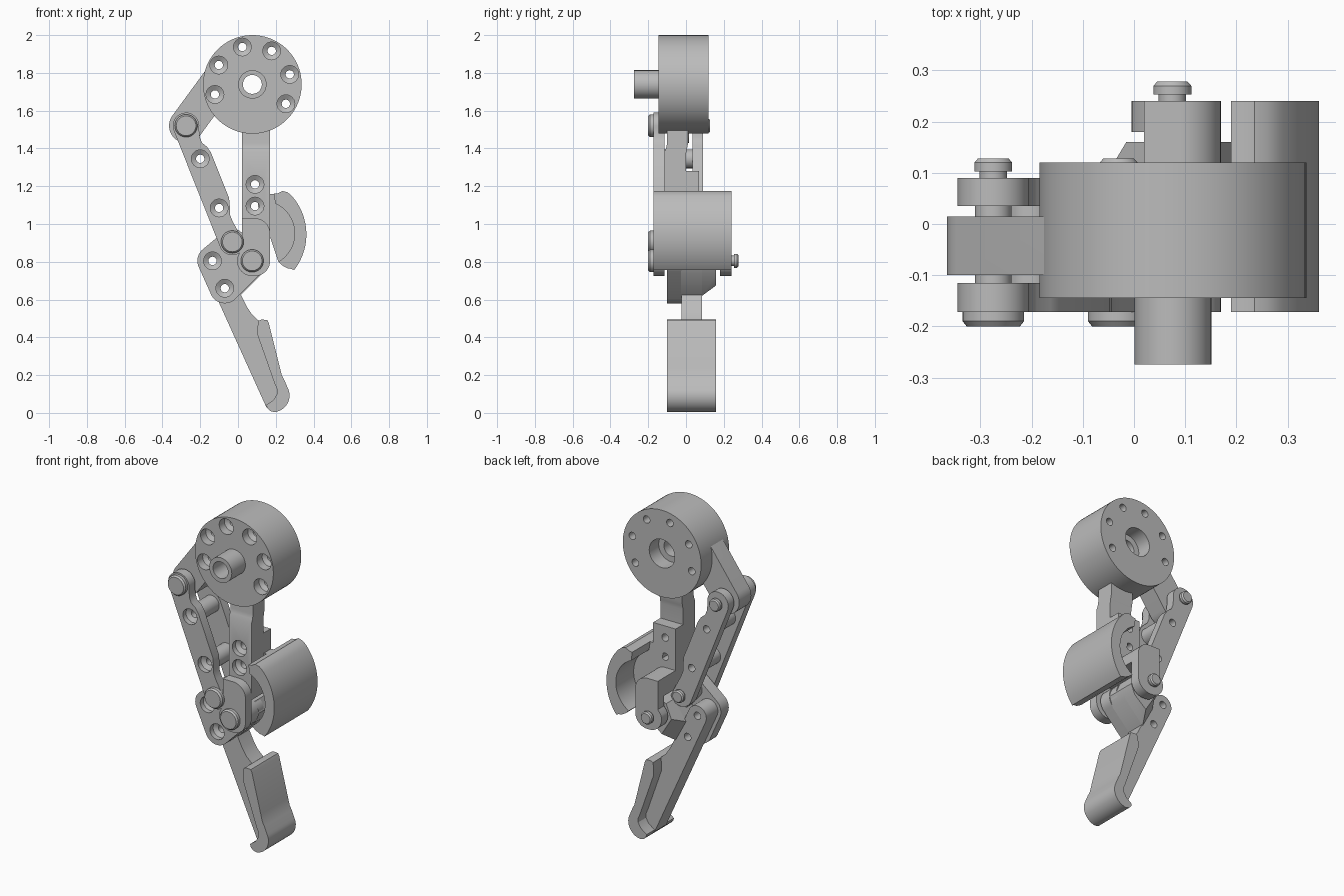
import bpy, bmesh
from math import sin, cos, radians, atan2, pi, hypot
from mathutils import Vector, geometry

cube = bpy.data.objects.get("Cube")
if cube:
    bpy.data.objects.remove(cube)

metal = bpy.data.materials.new("plain_grey")
metal.use_nodes = True
GREY = (0.5, 0.5, 0.5, 1)
metal.diffuse_color = GREY
metal.node_tree.nodes["Principled BSDF"].inputs["Base Color"].default_value = GREY


def finish(bm, name):
    bmesh.ops.remove_doubles(bm, verts=bm.verts, dist=1e-5)
    bmesh.ops.recalc_face_normals(bm, faces=bm.faces)
    mesh = bpy.data.meshes.new(name)
    bm.to_mesh(mesh)
    bm.free()
    mesh.materials.append(metal)
    obj = bpy.data.objects.new(name, mesh)
    bpy.context.collection.objects.link(obj)
    return obj


def arc(c, r, a0, a1, n=16):
    return [(c[0] + r * cos(radians(a0 + (a1 - a0) * i / n)),
             c[1] + r * sin(radians(a0 + (a1 - a0) * i / n))) for i in range(n + 1)]


def hull(circles, extra=()):
    """Convex outline around circles given as (centre, radius)."""
    pts = list(extra)
    for c, r in circles:
        pts += arc(c, r, 0, 360, 40)[:-1]
    return [pts[i] for i in geometry.convex_hull_2d([Vector(p) for p in pts])]


def prism(name, outline, d0, d1, far=None, sideways=False):
    """Extrude an outline along y, or along x when sideways."""
    bm = bmesh.new()

    def place(p, d):
        return bm.verts.new((d, p[0], p[1]) if sideways else (p[0], d, p[1]))
    a = [place(p, d0) for p in outline]
    b = [place(p, d1) for p in (far or outline)]
    bm.faces.new(a)
    bm.faces.new(b[::-1])
    for i in range(len(a)):
        j = (i + 1) % len(a)
        bm.faces.new((a[i], b[i], b[j], a[j]))
    return finish(bm, name)


def lathe(name, profile, centres, closed=False, n=40):
    """Turn a (radius, y) profile about y axes through the centres."""
    bm = bmesh.new()
    for cx, cz in centres:
        rings = [[bm.verts.new((cx + r * cos(2 * pi * k / n), y, cz + r * sin(2 * pi * k / n)))
                  for k in range(n)] for r, y in profile]
        for i in range(len(rings) if closed else len(rings) - 1):
            p, q = rings[i], rings[(i + 1) % len(rings)]
            for k in range(n):
                m = (k + 1) % n
                bm.faces.new((p[k], p[m], q[m], q[k]))
    return finish(bm, name)


def bore(obj, centres, front, sunk=0.03):
    """Cut counterbored screw holes that start at y = front."""
    cutter = lathe("cutter", [(0, front - .02), (.047, front - .02), (.047, front + sunk),
                              (.022, front + sunk + .015), (.022, .5), (0, .5)], centres, n=24)
    mod = obj.modifiers.new("holes", 'BOOLEAN')
    mod.object, mod.solver, mod.operation = cutter, 'EXACT', 'DIFFERENCE'
    deps = bpy.context.evaluated_depsgraph_get()
    obj.data = bpy.data.meshes.new_from_object(obj.evaluated_get(deps))
    obj.modifiers.clear()
    bpy.data.objects.remove(cutter)


# Joint positions in the front plane
HUB = (.076, 1.739)
TOP_PIN, MID_PIN, LOW_PIN = (-.275, 1.52), (-.03, .905), (.075, .805)
LINK_SCREWS = [(-.2, 1.345), (-.1, 1.085)]
BAR_SCREWS = [(.09, 1.21), (.09, 1.095)]
TIP_SCREWS = [(-.135, .805), (-.07, .66)]

# Hub drum with hollow shaft and screw circle
drum = lathe("hub_drum", [(.05, -.275), (.075, -.275), (.075, -.145), (.261, -.145),
                          (.261, .12), (.085, .12), (.085, .03), (.05, .03)],
             [HUB], closed=True, n=80)
hub_holes = [arc(HUB, .205, a, a, 1)[0] for a in (-30, 15, 60, 105, 150, 195)]
bore(drum, hub_holes, -.145, .05)

# Crank arm from the drum to the top pin
arm = prism("crank_arm", hull([(TOP_PIN, .09), ((-.07, 1.8), .09)]), -.1, .015)
bore(arm, hub_holes, -.145, .05)

# Pair of link plates, drawn along the line between their pins
dx, dz = MID_PIN[0] - TOP_PIN[0], MID_PIN[1] - TOP_PIN[1]
length = hypot(dx, dz)
ux, uz = dx / length, dz / length
local = arc((length, 0), .07, -90, 55)
local += [(.56, .042), (.52, .042), (.48, .058), (.44, .07), (.18, .07),
          (.145, .062), (.115, .045), (.085, .045)]
local += arc((0, 0), .07, 55, 270)
link = [(TOP_PIN[0] + a * ux - s * uz, TOP_PIN[1] + a * uz + s * ux) for a, s in local]
front_link = prism("front_link", link, -.172, -.115)
back_link = prism("back_link", link, .035, .09)
spacers = lathe("link_spacers", [(0, -.116), (.05, -.116), (.05, .036), (0, .036)], LINK_SCREWS)
for part in (front_link, back_link, spacers):
    bore(part, LINK_SCREWS, -.172)

# Hinge pins with a wide front head and small rear clip
for name, centre, rear in (("top_pin", TOP_PIN, .128), ("middle_pin", MID_PIN, .128),
                           ("lower_pin", LOW_PIN, .278)):
    lathe(name, [(0, -.2), (.052, -.2), (.06, -.19), (.06, -.172), (.036, -.172),
                 (.036, rear - .06), (.027, rear - .05), (.027, rear - .025),
                 (.037, rear - .025), (.037, rear - .008), (.03, rear), (0, rear)], [centre])

# Upper finger bar with a stepped neck
bar = prism("upper_bar", [(-.115, .93), (0, .93), (0, 1.37), (.004, 1.395), (.01, 1.42),
                          (.01, 1.6), (-.1, 1.6), (-.1, 1.43), (-.104, 1.405), (-.115, 1.38)],
            .02, .17, sideways=True)
tab = prism("pad_tab", [(.02, 1), (.17, 1), (.17, 1.28), (.02, 1.28)], 0, .07)
for part in (bar, tab):
    bore(part, BAR_SCREWS, -.115)

# Fork around the lower pin, joined by a bridge
fork = [(.02, .86), (.02, 1.03), (.09, 1.03)] + arc((.09, .95), .08, 85, 0, 10)
fork += arc((.09, .805), .08, 0, -90, 10) + arc((.075, .805), .08, -90, -200, 12)
prism("front_fork", fork, -.172, -.115)
prism("back_fork", fork, .18, .24)
prism("fork_bridge", [(.02, .92), (.02, 1.03), (.09, 1.03)] + arc((.09, .95), .08, 85, 0, 10)
      + [(.17, .92)], -.116, .181)

# Curved upper pad and its web
inner = arc((.127, .95), .173, -60, 66, 24)
prism("upper_pad", arc((.055, .945), .307, -38, 42, 30)
      + [(.262, 1.168), (.235, 1.175), (.21, 1.162), (.19, 1.16)] + inner[::-1]
      + [(.235, .78), (.265, .764), (.28, .763)], -.172, .24)
prism("pad_web", inner + [(.19, 1.16), (.1, 1.15), (.12, .98), (.17, .93)], 0, .07)

# Middle knuckle: front plate and tapered block
plate = prism("knuckle_plate", hull([(TIP_SCREWS[0], .08), (TIP_SCREWS[1], .08),
                                     (MID_PIN, .07), (LOW_PIN, .08)]), -.1, -.025)
bore(plate, TIP_SCREWS, -.1)
prism("knuckle_bridge", hull([(MID_PIN, .06), (LOW_PIN, .075)]), -.026, .03)
base = [(.153, .8), (.125, .865), (.075, .884), (.02, .865), (-.06, .75), (.01, .62), (.13, .74)]
end = base[:4] + [(-.015, .78), (.05, .675), base[6]]
prism("knuckle_block", base, -.026, .085)
prism("knuckle_taper", base, .085, .16, far=end)

# Fingertip bar
tip_angle = 24
tip = arc(TIP_SCREWS[0], .06, 180 + tip_angle, tip_angle)
tip += [(.003, .65), (.02, .615), (.045, .565), (.075, .52), (.11, .488), (.115, .41),
        (.205, .15), (.215, .106), (.19, .06), (.165, .02), (.15, .03)]
tip_bar = prism("fingertip_bar", tip, -.025, .085)
bore(tip_bar, TIP_SCREWS, -.1)

# Fingertip pad with a hooked end
prism("fingertip_pad", [(.108, .487), (.103, .45), (.103, .413), (.195, .152), (.207, .125),
                        (.207, .1), (.188, .069), (.15, .042), (.155, .025), (.17, .01)]
      + arc((.185, .092), .088, -85, 28, 14)
      + [(.245, .175), (.232, .2), (.222, .24), (.163, .475), (.155, .492), (.125, .494)],
      -.1, .16)

# Smooth the rounded sides, keep the edges crisp
for obj in bpy.context.scene.objects:
    obj.select_set(obj.type == 'MESH')
    if obj.type == 'MESH':
        bpy.context.view_layer.objects.active = obj
bpy.ops.object.shade_smooth_by_angle(angle=radians(30))
